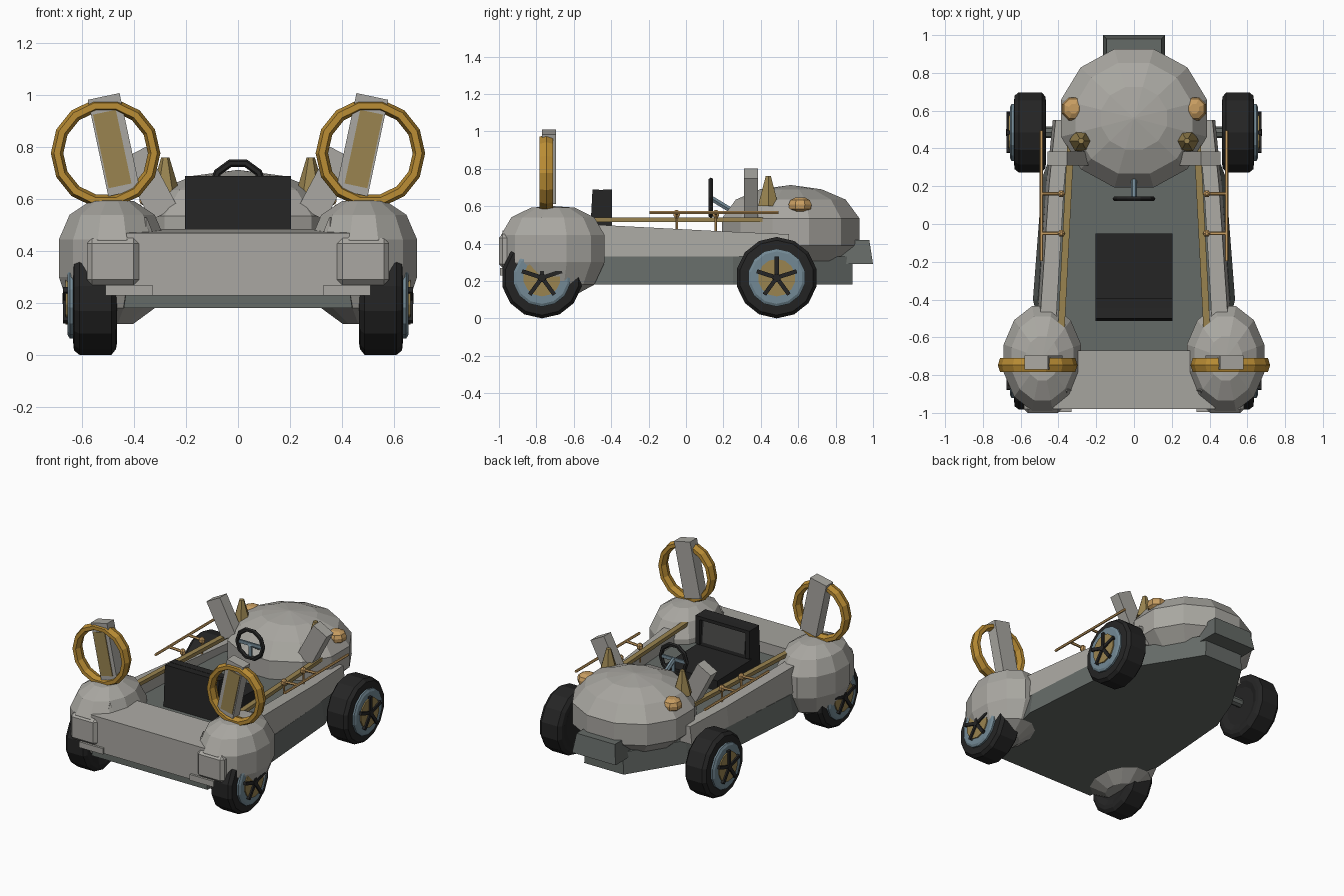
import bpy, bmesh, math
from mathutils import Vector, Matrix

if "Cube" in bpy.data.objects:
    bpy.data.objects.remove(bpy.data.objects["Cube"])


def mat(name, r, g, b):
    m = bpy.data.materials.new(name)
    m.diffuse_color = (r, g, b, 1)
    m.use_nodes = True
    m.node_tree.nodes["Principled BSDF"].inputs["Base Color"].default_value = m.diffuse_color
    return m


LIGHT = mat("light grey", .40, .39, .36)
DARK = mat("dark grey", .13, .145, .135)
BLACK = mat("black", .018, .018, .018)
PANEL = mat("charcoal", .07, .07, .068)
SLATE = mat("slate blue", .17, .25, .30)
GOLD = mat("gold", .50, .27, .035)
BRASS = mat("brass", .32, .23, .08)
COPPER = mat("copper", .58, .34, .12)


def finish(name, bm, m):
    bmesh.ops.remove_doubles(bm, verts=bm.verts, dist=1e-5)
    bmesh.ops.recalc_face_normals(bm, faces=bm.faces)
    me = bpy.data.meshes.new(name)
    bm.to_mesh(me)
    bm.free()
    me.materials.append(m)
    ob = bpy.data.objects.new(name, me)
    bpy.context.collection.objects.link(ob)
    return ob


def loft(name, rings, m, closed=False):
    """Skin a list of equal-length point rings; cap the ends unless closed."""
    bm = bmesh.new()
    vs = [[bm.verts.new(p) for p in r] for r in rings]
    n, k = len(vs[0]), len(vs)
    for i in range(k if closed else k - 1):
        a, b = vs[i], vs[(i + 1) % k]
        for j in range(n):
            bm.faces.new((a[j], a[(j + 1) % n], b[(j + 1) % n], b[j]))
    if not closed:
        bm.faces.new(vs[0])
        bm.faces.new(vs[-1])
    return finish(name, bm, m)


def box(name, c, size, m, rot=None, bevel=0):
    bm = bmesh.new()
    M = Matrix.Translation(c) @ (rot or Matrix()) @ Matrix.Diagonal((*size, 1))
    bmesh.ops.create_cube(bm, size=1, matrix=M)
    if bevel:
        bmesh.ops.bevel(bm, geom=bm.edges[:], offset=bevel, segments=1, affect='EDGES')
    return finish(name, bm, m)


def dome(name, cx, cy, rx, ry, prof, m, n=12):
    """Faceted dome from (scale, z) profile points, flat side facing y."""
    ang = [math.tau * (j + .5) / n + math.pi / 2 for j in range(n)]
    return loft(name, [[(cx + rx * s * math.cos(a), cy + ry * s * math.sin(a), z)
                        for a in ang] for s, z in prof], m)


def lathe_x(name, prof, cy, cz, m, n=14):
    """Turn an (x, radius) profile round a sideways axis."""
    return loft(name, [[(x, cy + r * math.sin(math.tau * j / n), cz + r * math.cos(math.tau * j / n))
                        for j in range(n)] for x, r in prof], m)


def rod(name, a, b, r, m, n=6):
    a, b = Vector(a), Vector(b)
    q = (b - a).to_track_quat('Z', 'Y')
    ring = [q @ Vector((r * math.cos(math.tau * j / n), r * math.sin(math.tau * j / n), 0)) for j in range(n)]
    return loft(name, [[a + p for p in ring], [b + p for p in ring]], m)


def hoop(name, c, R, tr, ty, m, n, k):
    """Ring standing in the xz plane; section radius tr outward and ty along y."""
    rings = []
    for i in range(n):
        a = math.tau * (i + .5) / n
        rings.append([(c[0] + (R + tr * math.cos(math.tau * j / k)) * math.sin(a),
                       c[1] + ty * math.sin(math.tau * j / k),
                       c[2] + (R + tr * math.cos(math.tau * j / k)) * math.cos(a)) for j in range(k)])
    return loft(name, rings, m, closed=True)


# lower tub: symmetric outline, flaring towards the bottom
half = [(.15, .89), (.38, .52), (.485, .25), (.535, -.40), (.46, -.72), (.44, -.96)]


def outline(k, z):
    return [(x * k, y, z) for x, y in half] + [(-x * k, y, z) for x, y in reversed(half)]


loft("lower_tub", [outline(1, .18), outline(.95, .33)], DARK)
loft("cockpit_floor", [outline(.84, .33), outline(.80, .41)], DARK)

# rear deck and panel
loft("end_deck", [[(s, -.98, .23), (s, -.98, .47), (s, -.67, .485), (s, -.67, .23)] for s in (-.43, .43)], LIGHT)

# engine dome and wedge nose
dome("nose_dome", 0, .56, .40, .38,
     [(.72, .29), (1, .39), (1, .535), (.80, .635), (.45, .69), (.02, .712)], LIGHT)
loft("nose_wedge", [[(s * w, .80, .29), (s * w, 1.0, .29), (s * w * .88, .98, .42), (s * w * .88, .80, .42)]
                    for s, w in ((-1, .165), (1, .165))], DARK)

# seat with inset panels
loft("seat", [[(s, -.515, .40), (s, -.50, .69), (s, -.425, .685), (s, -.41, .485), (s, -.05, .478), (s, -.05, .40)]
              for s in (-.205, .205)], BLACK)
loft("seat_back_panel", [[(s, -.416, .51), (s, -.428, .66), (s, -.42, .66), (s, -.406, .51)]
                         for s in (-.16, .16)], PANEL)
# raised seat back frame
for s in (-1, 1):
    box("seat_frame_side", (s * .19, -.42, .59), (.03, .05, .19), BLACK)
box("seat_frame_top", (0, -.42, .677), (.41, .05, .022), BLACK)

# steering wheel and column
hoop("steering_wheel", (0, .133, .645), .098, .015, .014, BLACK, 10, 6)
rod("steering_column", (0, .13, .645), (0, .27, .56), .016, SLATE)
box("steering_crossbar", (0, .135, .645), (.18, .012, .022), SLATE)
box("steering_spoke", (0, .135, .60), (.022, .012, .09), SLATE)

for s in (-1, 1):
    side = "right_" if s > 0 else "left_"

    # upper side wall
    loft(side + "side_wall", [[(s * xi, y, .33), (s * xi, y, zt), (s * (xo - .015), y, zt), (s * xo, y, .33)]
                              for y, xi, xo, zt in ((.55, .34, .43, .45), (.2, .37, .465, .465),
                                                    (-.47, .41, .51, .50), (-.70, .38, .47, .50))], LIGHT)

    # fender dome over the end wheel, with corner block
    dome(side + "fender", s * .485, -.712, .212, .287,
         [(.40, .12), (.80, .18), (1, .30), (1, .445), (.80, .54), (.42, .592), (.02, .60)], LIGHT)
    box(side + "corner_block", (s * .482, -.935, .36), (.20, .13, .18), LIGHT, bevel=.02)
    box(side + "corner_step", (s * .42, -.955, .25), (.18, .08, .04), LIGHT)
    loft(side + "fender_stud", [[(s * (.355 + r * math.cos(a)), -.88 + r * math.sin(a), z) for a in (0, 1.57, 3.14, 4.71)]
                                for r, z in ((.035, .45), (.004, .53))], LIGHT)

    # tall ring with a leaning fin through it
    hoop(side + "gold_ring", (s * .51, -.747, .777), .187, .024, .042, GOLD, 14, 6)
    lean = Matrix.Rotation(s * math.radians(12), 4, 'Y')
    mid = Vector((s * .478, -.733, .81))
    box(side + "ring_fin", mid, (.125, .075, .38), LIGHT, lean)
    box(side + "fin_panel", mid + lean @ Vector((s * .01, -.039, -.015)), (.09, .008, .29), BRASS, lean)

    # leaning fin beside the nose dome
    box(side + "nose_fin", (s * .345, .347, .66), (.115, .075, .26), LIGHT,
        Matrix.Rotation(s * math.radians(28), 4, 'Y'))

    # brass spike and copper lamp on the dome
    loft(side + "spike", [[(s * .28 + r * math.cos(math.tau * j / 6), .44 + r * math.sin(math.tau * j / 6), z)
                           for j in range(6)] for r, z in ((.063, .60), (.055, .63), (.016, .76))], BRASS)
    dome(side + "lamp", s * .32, .61, .066, .066,
         [(.5, .565), (.95, .585), (1, .61), (.85, .632), (.4, .647)], COPPER, 8)

    # sill strip, outer rail and its rungs
    loft(side + "sill_strip", [[(s * (x - .018), y, .515), (s * (x + .018), y, .515),
                                (s * (x + .018), y, .54), (s * (x - .018), y, .54)]
                               for x, y in ((.335, .43), (.385, -.55))], BRASS)
    rod(side + "rail", (s * .49, .495, .566), (s * .49, -.195, .566), .009, COPPER)
    for y, x in ((.16, .385), (-.05, .385)):
        rod(side + "rail_rung", (s * .49, y, .566), (s * x, y, .56), .009, COPPER)
        dome(side + "rung_knob", s * x, y, .02, .02, [(.4, .535), (1, .55), (1, .567), (.4, .58)], COPPER, 6)
        rod(side + "rail_post", (s * x, y, .45), (s * x, y, .56), .008, COPPER)

    # wheels: tyre, rim, disc and five spokes
    for end, cy in (("nose_", .485), ("fender_", -.77)):
        cz, n = .2175, side + end
        lathe_x(n + "tyre", [(s * x, r) for x, r in ((.48, .13), (.466, .17), (.47, .195), (.488, .2175),
                                                     (.61, .2175), (.632, .20), (.637, .15))], cy, cz, BLACK)
        lathe_x(n + "rim", [(s * .60, .155), (s * .648, .155), (s * .656, .14)], cy, cz, SLATE)
        lathe_x(n + "wheel_disc", [(s * .62, .10), (s * .664, .10)], cy, cz, BRASS)
        lathe_x(n + "hub", [(s * .65, .025), (s * .677, .02)], cy, cz, BLACK, 10)
        for i in range(5):
            a = math.tau * i / 5
            rot = Matrix.Rotation(a, 4, 'X')
            box(n + "spoke", Vector((s * .665, cy, cz)) + rot @ Vector((0, 0, .056)), (.018, .022, .112), BLACK, rot)
        rod(n + "axle", (s * .30, cy, cz + .02), (s * .50, cy, cz + .02), .03, DARK, 8)
